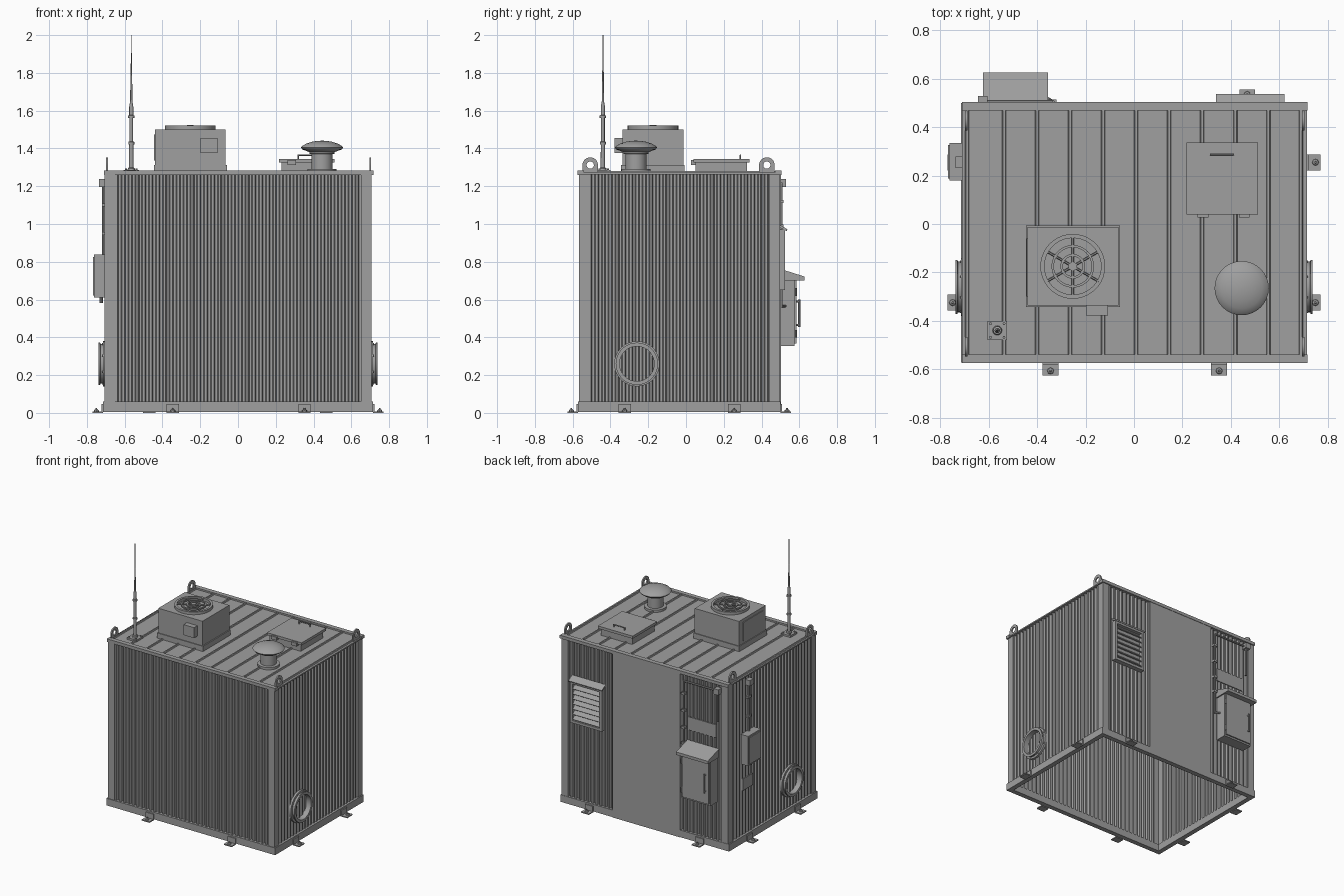
import bpy, bmesh, math
from mathutils import Matrix, Vector

if "Cube" in bpy.data.objects:
    bpy.data.objects.remove(bpy.data.objects["Cube"])

GREY = bpy.data.materials.new("painted_grey")
GREY.diffuse_color = (0.35, 0.35, 0.35, 1)
GREY.use_nodes = True
GREY.node_tree.nodes["Principled BSDF"].inputs["Base Color"].default_value = GREY.diffuse_color

def finish(name, bm, smooth=False, recalc=True):
    if recalc:
        bmesh.ops.recalc_face_normals(bm, faces=bm.faces)
    me = bpy.data.meshes.new(name)
    bm.to_mesh(me); bm.free()
    me.materials.append(GREY)
    ob = bpy.data.objects.new(name, me)
    bpy.context.collection.objects.link(ob)
    if smooth:
        bpy.ops.object.select_all(action='DESELECT')
        ob.select_set(True)
        bpy.context.view_layer.objects.active = ob
        bpy.ops.object.shade_smooth_by_angle(angle=math.radians(35))
    return ob

def box(name, x0, x1, y0, y1, z0, z1):
    bm = bmesh.new()
    m = Matrix.Translation(((x0+x1)/2, (y0+y1)/2, (z0+z1)/2)) @ Matrix.Diagonal((x1-x0, y1-y0, z1-z0, 1))
    bmesh.ops.create_cube(bm, size=1, matrix=m)
    return finish(name, bm)

def prism(name, pts, a0, a1, axis):
    """Extrude a closed outline along axis; pts are the other two coordinates in order."""
    bm = bmesh.new()
    def co(p, a):
        v = list(p); v.insert("xyz".index(axis), a); return v
    f = bm.faces.new([bm.verts.new(co(p, a0)) for p in pts])
    r = bmesh.ops.extrude_face_region(bm, geom=[f])
    d = Vector(co((0, 0), a1 - a0))
    bmesh.ops.translate(bm, vec=d, verts=[v for v in r['geom'] if isinstance(v, bmesh.types.BMVert)])
    return finish(name, bm)

def lathe(name, prof, loc, direction=(0, 0, 1), seg=32, closed=False):
    """Spin (radius, height) points; closed joins the profile into a ring."""
    bm = bmesh.new()
    rot = Vector((0, 0, 1)).rotation_difference(Vector(direction)).to_matrix()
    rows = []
    for r, h in prof:
        rows.append([bm.verts.new(Vector(loc) + rot @ Vector((r*math.cos(2*math.pi*i/seg), r*math.sin(2*math.pi*i/seg), h)))
                     for i in range(seg)])
    pairs = list(zip(rows, rows[1:])) + ([(rows[-1], rows[0])] if closed else [])
    for a, b in pairs:
        for i in range(seg):
            j = (i+1) % seg
            bm.faces.new((a[i], a[j], b[j], b[i]))
    if not closed:
        bm.faces.new(rows[0]); bm.faces.new(rows[-1])
    return finish(name, bm, True)

def rod(name, p0, p1, r, seg=10):
    d = Vector(p1) - Vector(p0)
    return lathe(name, [(r, 0), (r, d.length)], p0, d.normalized(), seg)

def corrugated(name, axis, a0, a1, face, inward, z0=0.05, z1=1.265, depth=0.016):
    """Trapezoid-ribbed sheet running along axis."""
    bm = bmesh.new()
    n = round((a1-a0) / 0.036)
    step = (a1-a0) / n
    prof = [(a0+(k+f)*step, face+inward*depth*o) for k in range(n) for f, o in ((0, 0), (.35, 0), (.5, 1), (.85, 1))]
    prof.append((a1, face))
    cols = []
    for a, d in prof:
        x, y = (a, d) if axis == 'x' else (d, a)
        cols.append((bm.verts.new((x, y, z0)), bm.verts.new((x, y, z1))))
    want = Vector((0, -inward, 0)) if axis == 'x' else Vector((-inward, 0, 0))
    for a, b in zip(cols, cols[1:]):
        f = bm.faces.new((a[0], b[0], b[1], a[1]))
        f.normal_update()
        if f.normal.dot(want) < 0:
            f.normal_flip()
    ob = finish(name, bm, recalc=False)
    s = ob.modifiers.new("thickness", 'SOLIDIFY')
    s.thickness = 0.004

# Ribbed walls (the shelter is hollow and open below)
corrugated("front_wall", 'x', -0.65, 0.66, -0.56, 1)
corrugated("back_wall_left", 'x', -0.65, -0.30, 0.49, -1)
corrugated("back_wall_right", 'x', 0.27, 0.66, 0.49, -1)
corrugated("right_wall", 'y', -0.515, 0.455, 0.70, -1)
corrugated("left_wall", 'y', -0.515, 0.455, -0.70, 1)
box("back_flat_panel", -0.30, 0.27, 0.475, 0.502, 0.005, 1.265)

# Corner posts, L-shaped
for sx in (-1, 1):
    for yo, sy in ((-0.567, 1), (0.497, -1)):
        pts = [(0, 0), (.055, 0), (.055, .015), (.015, .015), (.015, .055), (0, .055)]
        prism("corner_post", [(sx*(0.706-u), yo+sy*v) for u, v in pts], 0.01, 1.265, 'z')

# Base rails
box("base_rail_front", -0.715, 0.715, -0.572, -0.535, 0.006, 0.06)
box("base_rail_back", -0.715, 0.715, 0.463, 0.50, 0.006, 0.06)
for sx in (-1, 1):
    box("base_rail_side", min(sx*.715, sx*.678), max(sx*.715, sx*.678), -0.535, 0.463, 0.006, 0.06)

# Anchor feet: plate, upright, bolt
def foot(px, py, dx, dy):
    def part(name, u0, u1, w, z0, z1):
        a = [px+dx*u0 - abs(dy)*w, px+dx*u1 + abs(dy)*w]
        b = [py+dy*u0 - abs(dx)*w, py+dy*u1 + abs(dx)*w]
        box(name, min(a), max(a), min(b), max(b), z0, z1)
    part("foot_plate", 0, 0.055, 0.033, 0, 0.008)
    part("foot_upright", 0, 0.008, 0.033, 0, 0.048)
    lathe("foot_bolt", [(.014, 0), (.012, .008), (.005, .012), (.004, .02)], (px+dx*.035, py+dy*.035, .007), seg=8)
for x in (-0.345, 0.352):
    foot(x, -0.572, 0, -1)
for x in (-0.47, 0.468):
    foot(x, 0.50, 0, 1)
for sx in (-1, 1):
    for y in (-0.325, 0.255):
        foot(sx*0.715, y, sx, 0)

# Roof sheet, edge trims, standing seams
box("roof_sheet", -0.71, 0.715, -0.565, 0.50, 1.262, 1.272)
box("roof_trim_front", -0.71, 0.717, -0.574, -0.54, 1.26, 1.284)
box("roof_trim_back", -0.71, 0.717, 0.47, 0.505, 1.26, 1.284)
for x in [-0.69] + [-0.537 + 0.1365*i for i in range(9)] + [0.69]:
    prism("roof_seam", [(x-.009, 1.27), (x+.009, 1.27), (x+.005, 1.281), (x-.005, 1.281)], 0, 1, 'y')
    ob = bpy.context.collection.objects[-1]
    for v in ob.data.vertices:
        v.co.y = -0.54 + v.co.y*1.01

# Lifting lugs with eye holes
for x in (-0.693, 0.70):
    for y in (-0.507, 0.428):
        bm = bmesh.new()
        n, rings = 32, []
        for dx, inner in ((-.005, 0), (.005, 0), (.005, 1), (-.005, 1)):
            row = []
            for i in range(n):
                c, s = math.cos(2*math.pi*i/n), math.sin(2*math.pi*i/n)
                r = .019 if inner else (.041 if s > 0 else .041/max(abs(c), abs(s)))
                row.append(bm.verts.new((x+dx, y+r*c, 1.312+r*s)))
            rings.append(row)
        for k in range(4):
            a, b = rings[k], rings[(k+1) % 4]
            for i in range(n):
                bm.faces.new((a[i], a[(i+1) % n], b[(i+1) % n], b[i]))
        finish("lifting_lug", bm, True)

# Rooftop fan unit
box("fan_unit_curb", -0.446, -0.057, -0.343, -0.007, 1.27, 1.312)
box("fan_unit_body", -0.44, -0.065, -0.337, -0.013, 1.312, 1.50)
box("fan_unit_side_box", -0.198, -0.108, -0.378, -0.337, 1.375, 1.455)
box("fan_unit_access_panel", -0.445, -0.44, -0.30, -0.06, 1.335, 1.475)
FX, FY = -0.253, -0.175
lathe("fan_shroud", [(.134, 1.5), (.134, 1.521), (.117, 1.521), (.117, 1.5)], (FX, FY, 0), seg=40, closed=True)
for r in (.083, .046):
    lathe("fan_guard_ring", [(r+.005, 1.512), (r+.005, 1.522), (r-.005, 1.522), (r-.005, 1.512)], (FX, FY, 0), seg=32, closed=True)
lathe("fan_hub", [(.018, 1.5), (.018, 1.524)], (FX, FY, 0), seg=16)
for i in range(6):
    a = math.radians(30 + 60*i)
    rod("fan_guard_spoke", (FX, FY, 1.517), (FX+.125*math.cos(a), FY+.125*math.sin(a), 1.517), .005, 6)

# Roof hatch
box("hatch_curb", 0.23, 0.497, 0.05, 0.322, 1.27, 1.325)
box("hatch_lid", 0.217, 0.512, 0.04, 0.336, 1.325, 1.345)
for x in (0.285, 0.455):
    box("hatch_hinge", x-.022, x+.022, 0.026, 0.052, 1.313, 1.338)
for x in (0.318, 0.41):
    rod("hatch_handle_post", (x, 0.288, 1.344), (x, 0.288, 1.366), .004, 8)
rod("hatch_handle_bar", (0.314, 0.288, 1.365), (0.414, 0.288, 1.365), .004, 8)

# Mushroom vent
lathe("mushroom_vent_neck", [(.077, 1.27), (.077, 1.29), (.056, 1.292), (.056, 1.37), (.066, 1.372), (.066, 1.388)], (0.445, -0.265, 0))
lathe("mushroom_vent_cap", [(.07, 1.382), (.105, 1.395), (.112, 1.405), (.105, 1.413), (.085, 1.425), (.055, 1.435), (.025, 1.44), (.004, 1.441)], (0.445, -0.265, 0))

# Antenna
AX, AY = -0.565, -0.44
box("antenna_base", AX-.04, AX+.04, AY-.04, AY+.04, 1.27, 1.286)
for dx in (-.028, .028):
    for dy in (-.028, .028):
        rod("antenna_bolt", (AX+dx, AY+dy, 1.285), (AX+dx, AY+dy, 1.294), .006, 6)
lathe("antenna_mast", [(.02, 1.285), (.018, 1.295), (.012, 1.30), (.011, 1.42), (.016, 1.422), (.016, 1.435), (.01, 1.437),
      (.01, 1.56), (.017, 1.562), (.017, 1.574), (.011, 1.576), (.011, 1.62), (.006, 1.65), (.0045, 1.81), (.003, 1.812), (.002, 2.0)],
      (AX, AY, 0), seg=12)

# Round duct collars on both sides
for sx in (-1, 1):
    lathe("duct_collar", [(.092, -.006), (.12, -.006), (.12, .012), (.105, .014), (.105, .026), (.112, .028), (.112, .036), (.092, .036)],
          (sx*0.702, -0.26, 0.26), (sx, 0, 0), 36, True)
    for i in range(8):
        a = math.pi*(i+.5)/4
        y, z = -0.26+.113*math.cos(a), 0.26+.113*math.sin(a)
        rod("collar_bolt", (sx*.71, y, z), (sx*.719, y, z), .005, 6)

# Louvre on the back wall
X0, X1, Z0, Z1 = 0.345, 0.615, 0.65, 0.97
box("louvre_backing", X0, X1, 0.488, 0.497, Z0, Z1)
for a, b in ((X0, X0+.022), (X1-.022, X1)):
    box("louvre_side", a, b, 0.49, 0.525, Z0, Z1)
for a, b in ((Z0, Z0+.02), (Z1-.02, Z1)):
    box("louvre_rail", X0, X1, 0.49, 0.525, a, b)
prism("louvre_hood", [(0.49, 1.0), (0.49, .985), (0.533, .962), (0.537, .972)], 0.338, 0.622, 'x')
for i in range(7):
    z = 0.675 + i*0.039
    prism("louvre_slat", [(0.494, z+.036), (0.494, z+.03), (0.521, z), (0.525, z+.004)], X0+.02, X1-.02, 'x')

# Equipment cabinet on the back wall
box("cabinet_body", -0.61, -0.365, 0.488, 0.575, 0.355, 0.715)
box("cabinet_door", -0.60, -0.375, 0.575, 0.585, 0.368, 0.70)
prism("cabinet_hood", [(0.49, .765), (0.49, .70), (0.627, .70), (0.627, .722)], -0.624, -0.355, 'x')
rod("cabinet_handle", (-0.575, 0.60, 0.455), (-0.575, 0.60, 0.60), .006, 8)
for z in (.465, .59):
    rod("cabinet_handle_post", (-0.575, 0.58, z), (-0.575, 0.60, z), .005, 8)
for z in (.42, .64):
    rod("cabinet_hinge", (-0.37, 0.582, z-.02), (-0.37, 0.582, z+.02), .006, 8)

# Conduits, junction boxes and plates
box("back_junction_box", -0.645, -0.605, 0.488, 0.53, 1.195, 1.237)
rod("back_conduit_top", (-0.335, 0.505, 1.215), (-0.61, 0.505, 1.215), .007)
rod("back_conduit_inner", (-0.335, 0.505, 1.215), (-0.335, 0.505, 0.56), .007)
rod("back_conduit_outer", (-0.625, 0.505, 1.2), (-0.625, 0.505, 0.98), .007)
rod("back_conduit_elbow", (-0.335, 0.505, 0.565), (-0.375, 0.53, 0.565), .007)
for z in (1.12, 0.99, 0.86, 0.74):
    box("conduit_clip", -0.35, -0.32, 0.488, 0.515, z-.008, z+.008)
box("back_plate", -0.60, -0.36, 0.488, 0.496, 0.845, 0.945)
box("side_meter_box", -0.762, -0.70, 0.18, 0.335, 0.61, 0.838)
box("side_meter_lid", -0.768, -0.762, 0.188, 0.327, 0.622, 0.826)
box("side_junction_box", -0.737, -0.698, 0.232, 0.28, 1.195, 1.237)
rod("side_conduit", (-0.712, 0.255, 1.2), (-0.712, 0.255, 0.83), .009)
rod("side_conduit_stub", (-0.725, 0.255, 0.615), (-0.725, 0.255, 0.583), .01)
for z in (1.1, 0.95):
    box("side_conduit_clip", -0.72, -0.698, 0.235, 0.275, z-.008, z+.008)
box("side_plate", -0.706, -0.698, 0.20, 0.32, 0.40, 0.49)
